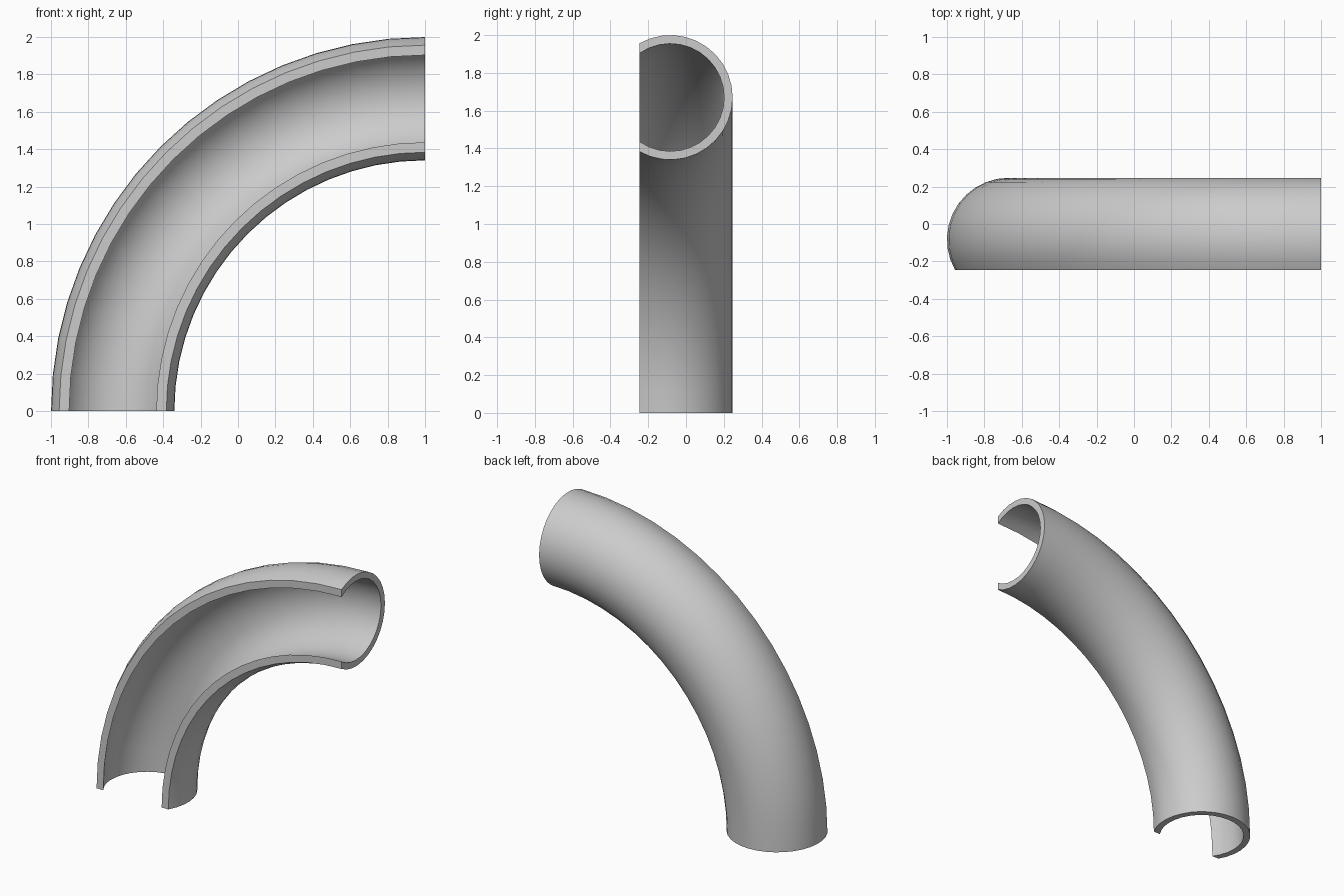
import bpy, bmesh
from math import sin, cos, acos, pi, sqrt

if "Cube" in bpy.data.objects:
    bpy.data.objects.remove(bpy.data.objects["Cube"])

BEND = 1.67             # radius of the bend, about the point x=1, z=0
OUTER, INNER = 0.33, 0.285
CUT = 0.247             # front cut plane and back limit
CY = CUT - OUTER        # tube axis in y
STEPS, SIDES = 16, 22


def arc(radius):
    """Open circular section, cut off flat at the front plane."""
    limit = acos((-CUT - CY) / radius)
    angles = [-limit + 2 * limit * i / SIDES for i in range(SIDES + 1)]
    return [(CY + radius * cos(a), BEND + radius * sin(a)) for a in angles]


# Closed C-shaped wall section: outer arc, then inner arc reversed
section = arc(OUTER) + arc(INNER)[::-1]
n = len(section)

bm = bmesh.new()
# Sweep the section a quarter turn
rings = []
for s in range(STEPS + 1):
    t = s / STEPS * pi / 2
    rings.append([bm.verts.new((1 - r * sin(t), y, r * cos(t))) for y, r in section])
for a, b in zip(rings, rings[1:]):
    for i in range(n):
        j = (i + 1) % n
        bm.faces.new((a[i], a[j], b[j], b[i]))

# End faces as a strip of quads across the wall thickness
for ring in (rings[0], rings[-1]):
    for i in range(SIDES):
        bm.faces.new((ring[i], ring[i + 1], ring[n - 2 - i], ring[n - 1 - i]))
bmesh.ops.recalc_face_normals(bm, faces=bm.faces)

mesh = bpy.data.meshes.new("half_pipe_bend")
bm.to_mesh(mesh)
bm.free()
pipe = bpy.data.objects.new("half_pipe_bend", mesh)
bpy.context.collection.objects.link(pipe)

# Smooth walls, crisp cut edges
bpy.context.view_layer.objects.active = pipe
pipe.select_set(True)
bpy.ops.object.shade_smooth_by_angle(angle=pi / 6)
